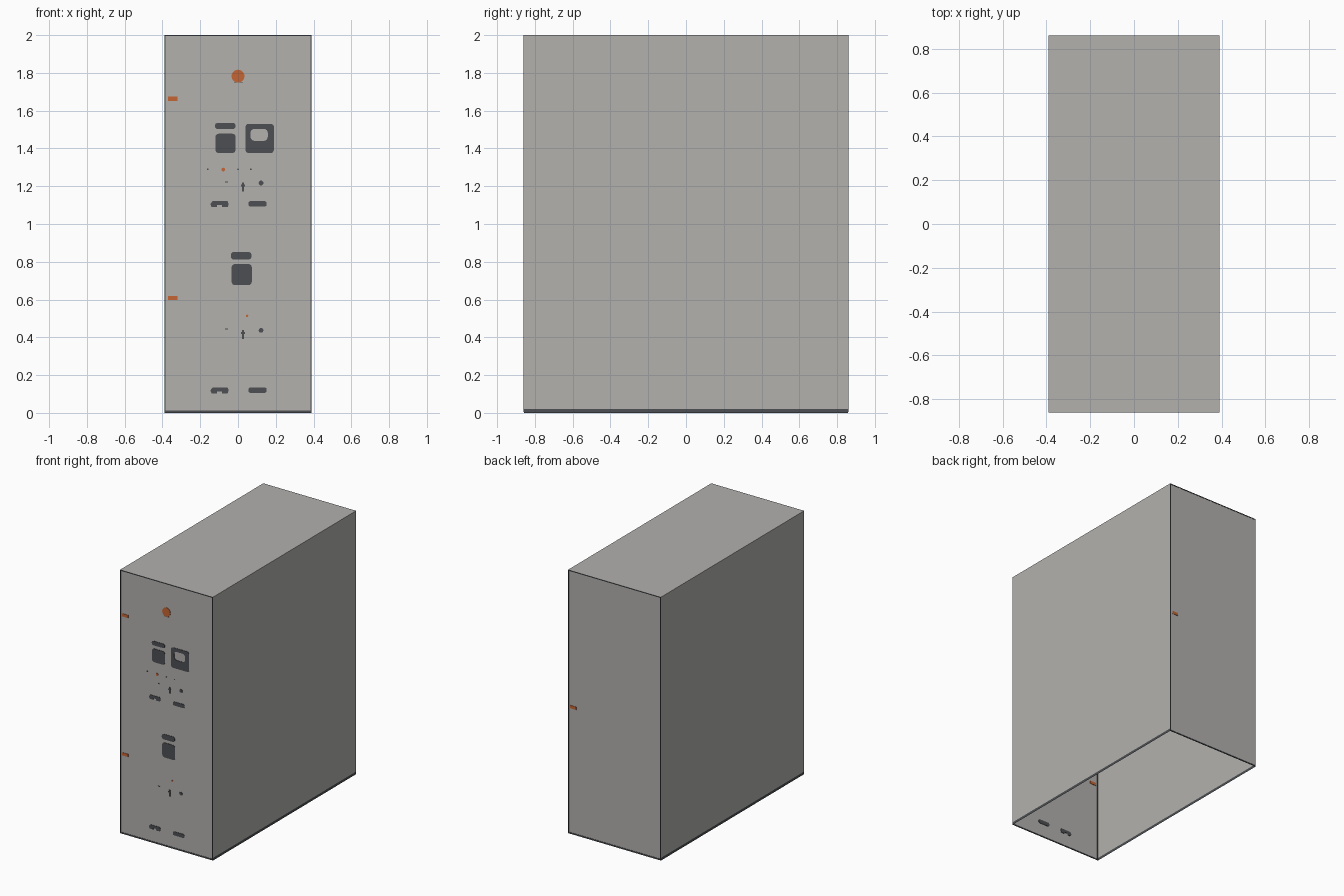
import bpy, bmesh, math

if "Cube" in bpy.data.objects:
    bpy.data.objects.remove(bpy.data.objects["Cube"])

W, D, H = 0.39, 0.858, 2.0      # half width, half depth, height
BASE = 0.02                     # dark base rail height


def material(name, rgb):
    m = bpy.data.materials.new(name)
    m.diffuse_color = (*rgb, 1)
    m.use_nodes = True
    m.node_tree.nodes["Principled BSDF"].inputs["Base Color"].default_value = m.diffuse_color
    return m


GREY = material("warm_grey", (0.45, 0.44, 0.42))
DARK = material("charcoal", (0.072, 0.078, 0.086))
ORANGE = material("orange", (0.56, 0.13, 0.033))


def finish(name, bm, mat):
    me = bpy.data.meshes.new(name)
    bm.to_mesh(me)
    bm.free()
    me.materials.append(mat)
    ob = bpy.data.objects.new(name, me)
    bpy.context.collection.objects.link(ob)
    return ob


def sheet(name, quads, mat):
    bm = bmesh.new()
    for q in quads:
        bm.faces.new([bm.verts.new(p) for p in q])
    bmesh.ops.remove_doubles(bm, verts=bm.verts, dist=1e-5)
    return finish(name, bm, mat)


def rounded(x0, x1, z0, z1, r, seg=4):
    """Outline of a rounded rectangle, counter-clockwise."""
    pts = []
    for i, (cx, cz) in enumerate([(x1 - r, z1 - r), (x0 + r, z1 - r),
                                  (x0 + r, z0 + r), (x1 - r, z0 + r)]):
        for k in range(seg + 1):
            a = math.pi / 2 * (i + k / seg)
            pts.append((cx + r * math.cos(a), cz + r * math.sin(a)))
    return pts


def box(x0, x1, z0, z1):
    return [(x1, z1), (x0, z1), (x0, z0), (x1, z0)]


def disc(cx, cz, r, n=32):
    return [(cx + r * math.cos(2 * math.pi * i / n),
             cz + r * math.sin(2 * math.pi * i / n)) for i in range(n)]


def plate(name, outline, mat, hole=None, y=-D, t=0.003):
    """Thin plate that shows on both sides of the wall at y."""
    bm = bmesh.new()
    loops = [[[bm.verts.new((x, yy, z)) for x, z in pts] for yy in (y - t, y + t)]
             for pts in ([outline, hole] if hole else [outline])]
    n = len(outline)
    for front, back in loops:
        for i in range(n):
            j = (i + 1) % n
            bm.faces.new((front[i], front[j], back[j], back[i]))
    if hole:
        for side in (0, 1):
            a, b = loops[0][side], loops[1][side]
            for i in range(n):
                j = (i + 1) % n
                bm.faces.new((a[i], a[j], b[j], b[i]))
    else:
        bm.faces.new(loops[0][0])
        bm.faces.new(loops[0][1])
    bmesh.ops.recalc_face_normals(bm, faces=bm.faces)
    return finish(name, bm, mat)


# Sheet-metal cabinet shell, open underneath
def side(s, z0, z1):
    q = [(s * W, -D, z0), (s * W, D, z0), (s * W, D, z1), (s * W, -D, z1)]
    return q if s > 0 else q[::-1]


def end(s, z0, z1):
    q = [(W, s * D, z0), (-W, s * D, z0), (-W, s * D, z1), (W, s * D, z1)]
    return q if s > 0 else q[::-1]


sheet("cabinet_shell",
      [side(s, BASE, H) for s in (1, -1)] + [end(s, 0.012, H) for s in (1, -1)]
      + [[(-W, -D, H), (W, -D, H), (W, D, H), (-W, D, H)]], GREY)
sheet("base_rails",
      [side(s, 0, BASE) for s in (1, -1)] + [end(s, 0, 0.012) for s in (1, -1)], DARK)

# Dark door gap around the front and back panels
for nm, y in (("front", -D), ("back", D)):
    plate(nm + "_door_gap", box(-W, W, 0.004, H), DARK,
          hole=box(-W + 0.006, W - 0.006, 0.012, H - 0.006), y=y, t=0.002)

# Orange hinges and round badge
for i, z in enumerate((1.663, 0.608)):
    plate(f"front_latch_{i + 1}", box(-0.37, -0.32, z - 0.011, z + 0.011), ORANGE)
plate("back_latch", box(0.32, 0.37, 0.955, 0.977), ORANGE, y=D)
plate("round_badge", disc(0, 1.783, 0.034), ORANGE)
plate("badge_underline", box(-0.02, 0.026, 1.748, 1.753), DARK)

# Upper controls: display bar, keypad and screen with a window
plate("upper_display_bar", rounded(-0.122, -0.013, 1.503, 1.535, 0.014), DARK)
plate("upper_keypad", rounded(-0.12, -0.012, 1.376, 1.478, 0.018), DARK)
plate("screen_frame", rounded(0.04, 0.19, 1.376, 1.53, 0.016), DARK,
      hole=rounded(0.066, 0.158, 1.44, 1.504, 0.022))

# Lower controls
plate("lower_display_bar", rounded(-0.038, 0.071, 0.812, 0.852, 0.016), DARK)
plate("lower_keypad", rounded(-0.034, 0.073, 0.676, 0.788, 0.018), DARK)

# Small indicators and the drawer grips, repeated for both compartments
plate("upper_indicator", disc(-0.078, 1.288, 0.010, 8), ORANGE)
plate("lower_indicator", disc(0.048, 0.514, 0.007, 8), ORANGE)
for i, x in enumerate((-0.16, 0.0, 0.068)):
    plate(f"marker_{i + 1}", disc(x, 1.29, 0.005, 8), DARK)
for nm, z, g in (("upper", 1.2, 1.105), ("lower", 0.42, 0.119)):
    plate(nm + "_small_dash", box(-0.069, -0.054, z + 0.021, z + 0.026), DARK)
    plate(nm + "_valve_stem", box(0.022, 0.032, z - 0.028, z + 0.02), DARK)
    plate(nm + "_valve_cap", box(0.015, 0.038, z - 0.002, z + 0.008), DARK)
    plate(nm + "_knob", disc(0.122, z + 0.017, 0.013, 10), DARK)
    plate(nm + "_left_grip",
          [(-0.055, g + 0.016), (-0.135, g + 0.016), (-0.146, g), (-0.14, g - 0.016),
           (-0.11, g - 0.016), (-0.11, g - 0.005), (-0.085, g - 0.005),
           (-0.085, g - 0.016), (-0.055, g - 0.016), (-0.049, g)], DARK)
    plate(nm + "_right_grip", rounded(0.055, 0.152, g - 0.013, g + 0.016, 0.011), DARK)
